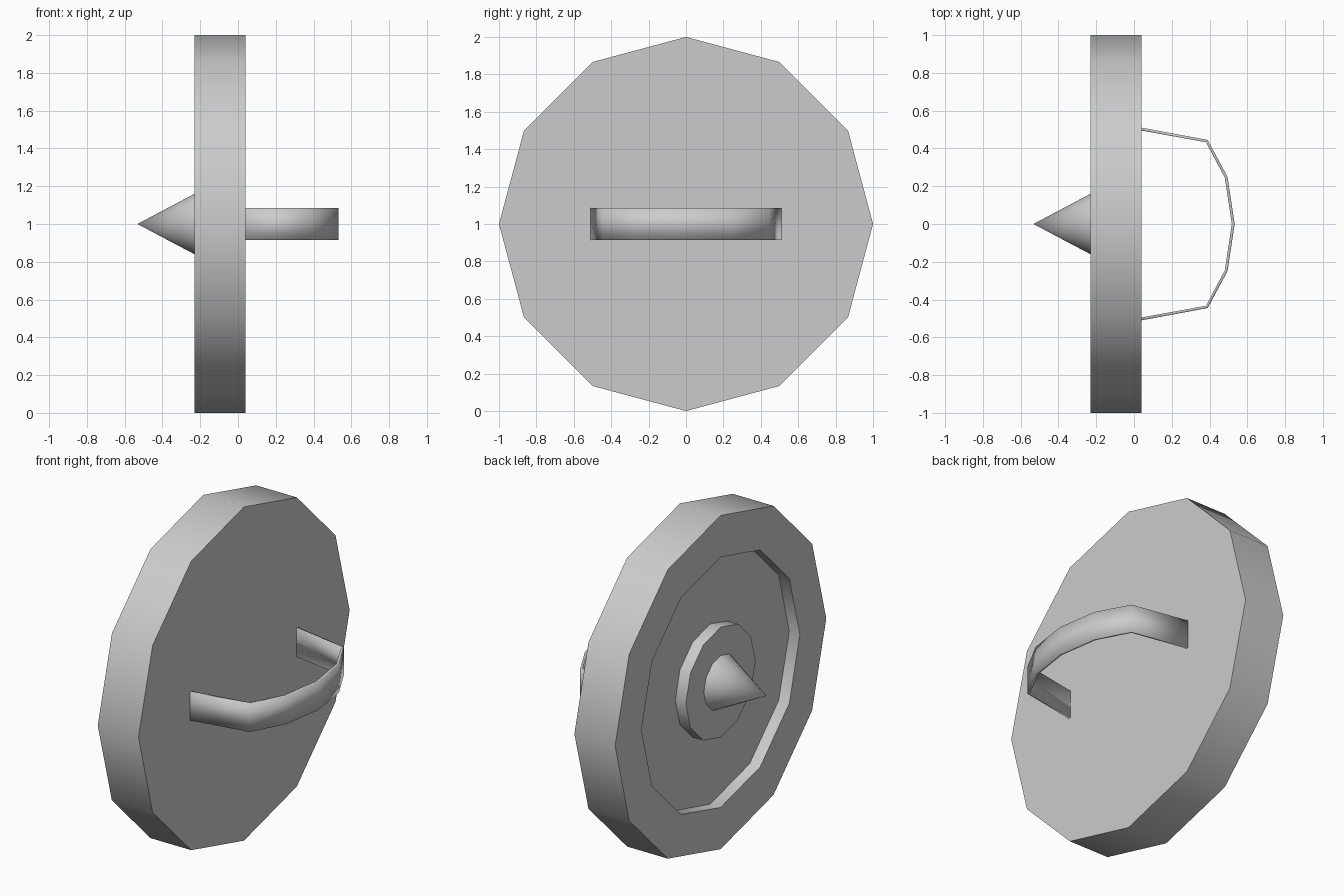
import bpy
import bmesh
from math import cos, sin, pi, radians

SIDES = 12
FACE, BACK, FLOOR = -0.23, 0.04, -0.16   # x of the face, back and groove floor

cube = bpy.data.objects.get("Cube")
if cube:
    bpy.data.objects.remove(cube, do_unlink=True)

grey = bpy.data.materials.new("plain grey")
grey.use_nodes = True
grey.diffuse_color = (0.6, 0.6, 0.6, 1)
grey.node_tree.nodes["Principled BSDF"].inputs["Base Color"].default_value = (0.6, 0.6, 0.6, 1)


def finish(name, bm, angle):
    bmesh.ops.recalc_face_normals(bm, faces=bm.faces)
    mesh = bpy.data.meshes.new(name)
    bm.to_mesh(mesh)
    bm.free()
    mesh.materials.append(grey)
    obj = bpy.data.objects.new(name, mesh)
    bpy.context.collection.objects.link(obj)
    bpy.ops.object.select_all(action='DESELECT')
    obj.select_set(True)
    bpy.context.view_layer.objects.active = obj
    bpy.ops.object.shade_smooth_by_angle(angle=radians(angle))
    return obj


def lathe(name, profile):
    """Turn (x, radius) points around the x axis at height 1."""
    bm = bmesh.new()
    rings = []
    for x, r in profile:
        count = SIDES if r else 1
        rings.append([bm.verts.new((x, r * sin(2 * pi * i / SIDES),
                                    1 + r * cos(2 * pi * i / SIDES)))
                      for i in range(count)])
    for a, b in zip(rings, rings[1:]):
        for i in range(SIDES):
            j = (i + 1) % SIDES
            corners = [a[i], a[j]] if len(a) > 1 else [a[0]]
            corners += [b[j], b[i]] if len(b) > 1 else [b[0]]
            bm.faces.new(corners)
    for ring in (rings[0], rings[-1]):
        if len(ring) > 1:
            bm.faces.new(ring)
    return finish(name, bm, 35)


# Round body with a raised rim, central boss and spike
lathe("shield_body", [(BACK, 1), (FACE, 1), (FACE, 0.75), (FLOOR, 0.75)])
lathe("boss", [(FLOOR, 0.33), (FACE, 0.33)])
lathe("spike", [(FACE, 0.16), (-0.533, 0)])

# Bent strap handle on the back, mirrored about y = 0
half = [(BACK, -0.51), (0.39, -0.445), (0.495, -0.25)]
path = half + [(0.533, 0)] + [(x, -y) for x, y in reversed(half)]
bm = bmesh.new()
low, high = [[bm.verts.new((x, y, z)) for x, y in path] for z in (0.915, 1.085)]
for i in range(len(path) - 1):
    bm.faces.new((low[i], low[i + 1], high[i + 1], high[i]))
for f in bm.faces:
    f.normal_update()
handle = finish("handle", bm, 60)
if handle.data.polygons[2].normal.x < 0:
    handle.data.flip_normals()
wall = handle.modifiers.new("thickness", 'SOLIDIFY')
wall.thickness = 0.015
wall.offset = -1
